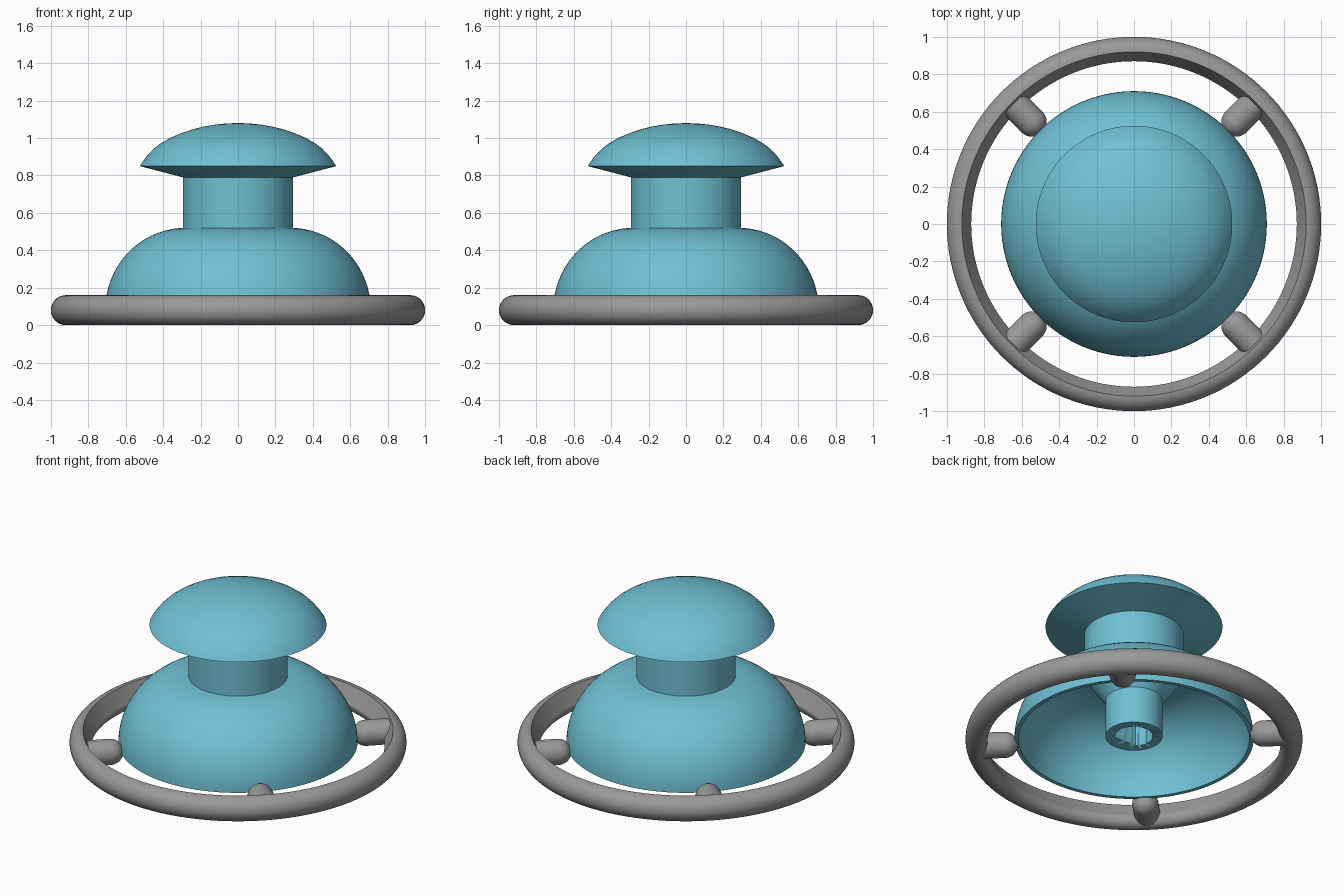
import bpy, bmesh, math
from mathutils import Matrix

if "Cube" in bpy.data.objects:
    bpy.data.objects.remove(bpy.data.objects["Cube"])


def material(name, rgb):
    m = bpy.data.materials.new(name)
    m.diffuse_color = (*rgb, 1)
    m.use_nodes = True
    m.node_tree.nodes["Principled BSDF"].inputs["Base Color"].default_value = m.diffuse_color
    return m


BLUE = material("light blue", (0.16, 0.53, 0.66))
GREY = material("mid grey", (0.32, 0.32, 0.32))


def finish(bm, name, mat, angle=30):
    bmesh.ops.recalc_face_normals(bm, faces=bm.faces)
    me = bpy.data.meshes.new(name)
    bm.to_mesh(me)
    bm.free()
    ob = bpy.data.objects.new(name, me)
    bpy.context.collection.objects.link(ob)
    me.materials.append(mat)
    bpy.ops.object.select_all(action='DESELECT')
    ob.select_set(True)
    bpy.context.view_layer.objects.active = ob
    bpy.ops.object.shade_smooth_by_angle(angle=math.radians(angle))
    return ob


def lathe(name, profile, mat, closed=False, steps=96):
    """Spin (radius, z) points about the z axis."""
    bm = bmesh.new()
    vs = [bm.verts.new((r, 0, z)) for r, z in profile]
    pairs = list(zip(vs, vs[1:])) + ([(vs[-1], vs[0])] if closed else [])
    es = [bm.edges.new(p) for p in pairs]
    bmesh.ops.spin(bm, geom=vs + es, axis=(0, 0, 1), cent=(0, 0, 0),
                   angle=math.tau, steps=steps, use_duplicate=False)
    bmesh.ops.remove_doubles(bm, verts=bm.verts, dist=1e-4)
    return finish(bm, name, mat)


def arc(cx, cz, rx, rz, a0, a1, n=16):
    return [(cx + rx * math.cos(math.radians(a0 + (a1 - a0) * i / n)),
             cz + rz * math.sin(math.radians(a0 + (a1 - a0) * i / n)))
            for i in range(n + 1)]


# Knob: domed cap, neck, hollow skirt and inner shaft in one closed profile
cap = [(0, 1.08), (0.06, 1.078), (0.12, 1.072), (0.18, 1.062), (0.24, 1.047),
       (0.30, 1.027), (0.36, 1.002), (0.41, 0.973), (0.45, 0.943),
       (0.485, 0.907), (0.51, 0.873), (0.525, 0.85)]
neck = [(0.295, 0.79), (0.295, 0.52)]
skirt = arc(0.28, 0.08, 0.43, 0.44, 86, 0)
hollow = arc(0.28, 0.08, 0.405, 0.415, 0, 90)
shaft = [(0.17, 0.34), (0.17, 0.10), (0, 0.10)]
knob = lathe("knob", cap + neck + skirt + hollow + shaft, BLUE)

# D-shaped socket in the shaft: a round bore with one flat side
bm = bmesh.new()
a0, a1, n = math.radians(-45), math.radians(225), 36
ring = [bm.verts.new((0.113 * math.cos(a0 + (a1 - a0) * i / n),
                      0.113 * math.sin(a0 + (a1 - a0) * i / n), 0.0))
        for i in range(n + 1)]
face = bm.faces.new(ring)
top = bmesh.ops.extrude_face_region(bm, geom=[face])["geom"]
bmesh.ops.translate(bm, vec=(0, 0, 0.5),
                    verts=[g for g in top if isinstance(g, bmesh.types.BMVert)])
cutter = finish(bm, "socket_cutter", BLUE)
cutter.hide_render = True
mod = knob.modifiers.new("socket", 'BOOLEAN')
mod.operation, mod.solver, mod.object = 'DIFFERENCE', 'EXACT', cutter
bpy.context.view_layer.objects.active = knob
bpy.ops.object.modifier_apply(modifier=mod.name)
bpy.data.objects.remove(cutter)

# Guard ring: round outside and underside, sloped inner face
outer = arc(0.92, 0.08, 0.08, 0.08, 90, -90, 20)
inner = arc(0.92, 0.06, 0.05, 0.06, -90, -180, 8)[1:]
lathe("guard_ring", outer + inner, GREY, closed=True, steps=128)

# Four round-ended pins pointing inward from the ring
R = 0.078
pin = [(0, 0.692)] + [(R * math.sin(t), 0.77 - R * math.cos(t))
                      for t in (math.pi / 2 * i / 10 for i in range(1, 11))]
pin += [(R, 0.91), (0, 0.91)]
for i in range(4):
    ob = lathe(f"pin_{i + 1}", pin, GREY, steps=32)
    ob.data.transform(Matrix.Translation((0, 0, 0.08))
                      @ Matrix.Rotation(math.radians(45 + 90 * i), 4, 'Z')
                      @ Matrix.Rotation(math.radians(90), 4, 'Y'))
